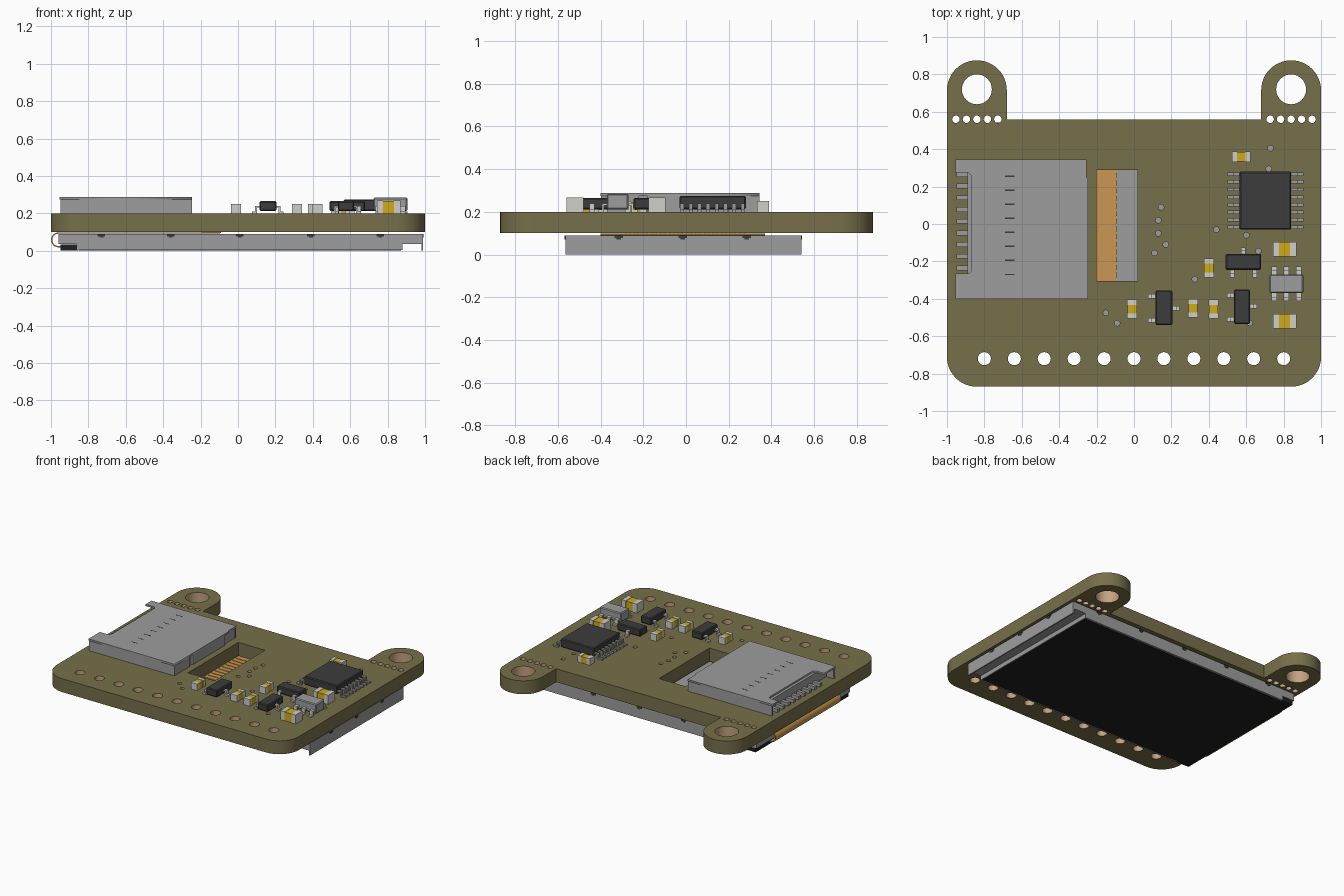
import bpy, bmesh, math
from mathutils import Matrix

if "Cube" in bpy.data.objects:
    bpy.data.objects.remove(bpy.data.objects["Cube"])


def material(name, r, g, b):
    m = bpy.data.materials.new(name)
    m.diffuse_color = (r, g, b, 1)
    m.use_nodes = True
    m.node_tree.nodes["Principled BSDF"].inputs["Base Color"].default_value = m.diffuse_color
    return m


OLIVE = material("olive board", 0.185, 0.16, 0.07)
TAN = material("tan hole wall", 0.55, 0.36, 0.22)
GREY = material("metal grey", 0.34, 0.34, 0.34)
ORANGE = material("flex orange", 0.60, 0.31, 0.085)
GOLD = material("gold", 0.63, 0.40, 0.01)
SILVER = material("silver terminal", 0.62, 0.62, 0.60)
DARK = material("chip dark", 0.045, 0.045, 0.048)
BLACK = material("screen black", 0.014, 0.014, 0.014)


def boxes(name, items, bevel=0):
    """One object from (x0, x1, y0, y1, z0, z1, material) boxes."""
    bm = bmesh.new()
    mats = []
    for x0, x1, y0, y1, z0, z1, mat in items:
        if mat not in mats:
            mats.append(mat)
        M = Matrix.Translation(((x0 + x1) / 2, (y0 + y1) / 2, (z0 + z1) / 2)) \
            @ Matrix.Diagonal((x1 - x0, y1 - y0, z1 - z0, 1))
        vs = bmesh.ops.create_cube(bm, size=1, matrix=M)["verts"]
        for f in {f for v in vs for f in v.link_faces}:
            f.material_index = mats.index(mat)
    me = bpy.data.meshes.new(name)
    bm.to_mesh(me)
    bm.free()
    for m in mats:
        me.materials.append(m)
    ob = bpy.data.objects.new(name, me)
    bpy.context.collection.objects.link(ob)
    if bevel:
        b = ob.modifiers.new("bevel", "BEVEL")
        b.width, b.segments = bevel, 1
    return ob


def plate(name, loops, z0, z1, mats):
    """Flat plate with holes: filled poly curve, extruded, made a mesh."""
    cu = bpy.data.curves.new(name, "CURVE")
    cu.dimensions, cu.fill_mode, cu.extrude = "2D", "BOTH", (z1 - z0) / 2
    for pts in loops:
        sp = cu.splines.new("POLY")
        sp.points.add(len(pts) - 1)
        for p, (x, y) in zip(sp.points, pts):
            p.co = (x, y, 0, 1)
        sp.use_cyclic_u = True
    tmp = bpy.data.objects.new(name + "_curve", cu)
    bpy.context.collection.objects.link(tmp)
    bpy.context.view_layer.update()
    deps = bpy.context.evaluated_depsgraph_get()
    me = bpy.data.meshes.new_from_object(tmp.evaluated_get(deps))
    bpy.data.objects.remove(tmp)
    bm = bmesh.new()
    bm.from_mesh(me)
    bmesh.ops.remove_doubles(bm, verts=bm.verts, dist=1e-5)
    bmesh.ops.translate(bm, verts=bm.verts, vec=(0, 0, (z0 + z1) / 2))
    bmesh.ops.recalc_face_normals(bm, faces=bm.faces)
    bm.to_mesh(me)
    bm.free()
    me.materials.clear()
    for m in mats:
        me.materials.append(m)
    for f in me.polygons:
        f.material_index = 0
    ob = bpy.data.objects.new(name, me)
    bpy.context.collection.objects.link(ob)
    return ob


def smooth(ob):
    bpy.ops.object.select_all(action="DESELECT")
    ob.select_set(True)
    bpy.context.view_layer.objects.active = ob
    bpy.ops.object.shade_smooth_by_angle(angle=math.radians(35))


def arc(cx, cy, r, a0, a1, n=12):
    return [(cx + r * math.cos(math.radians(a0 + (a1 - a0) * i / n)),
             cy + r * math.sin(math.radians(a0 + (a1 - a0) * i / n))) for i in range(n + 1)]


def circle(x, y, r, n):
    return arc(x, y, r, 0, 360, n)[:-1]


# Circuit board: rounded outline with two mounting ears
outline = (arc(-0.84, -0.71, 0.16, 180, 270) + arc(0.84, -0.71, 0.16, 270, 360)
           + arc(0.84, 0.715, 0.16, 0, 180, 24) + [(0.68, 0.56), (-0.68, 0.56)]
           + arc(-0.84, 0.715, 0.16, 0, 180, 24))
holes = [(s * 0.84, 0.72, 0.08, 32) for s in (-1, 1)]
holes += [(s * 0.84 + i * 0.056, 0.56, 0.02, 16) for s in (-1, 1) for i in range(-2, 3)]
holes += [(-0.8 + 0.16 * i, -0.72, 0.035, 20) for i in range(11)]
vias = [(.145, .09), (.13, .02), (.13, -.05), (.17, -.11), (.11, -.155), (.44, -.03),
        (.60, -.06), (.665, -.145), (.325, -.295), (-.15, -.475), (-.09, -.53),
        (.73, .405), (.72, .295), (.62, -.53)]
holes += [(x, y, 0.015, 12) for x, y in vias]
window = [(-0.2, -0.305), (0.02, -0.305), (0.02, 0.29), (-0.2, 0.29)]
board = plate("circuit_board", [outline, window] + [circle(*h) for h in holes],
              0.10, 0.20, [OLIVE, TAN])
for f in board.data.polygons:
    if abs(f.normal.z) < 0.5 and any(
            math.hypot(f.center.x - x, f.center.y - y) < r * 1.05 for x, y, r, n in holes):
        f.material_index = 1
smooth(board)

# Display module under the board
boxes("display_frame", [
    (-0.96, 0.99, -0.565, 0.54, 0.035, 0.09, GREY),
    (-0.86, 0.88, -0.565, 0.54, 0.003, 0.035, GREY),
    (0.98, 0.99, -0.565, 0.54, 0.0, 0.035, GREY)])
boxes("display_screen", [
    (-0.85, 0.872, -0.55, 0.525, 0.0, 0.03, BLACK),
    (-0.95, -0.853, -0.56, 0.535, 0.002, 0.034, BLACK)])
clips = []
for x in (-0.73, -0.36, 0.01, 0.39, 0.76):
    for y in (-0.565, 0.54):
        clips += [(x - 0.02, x + 0.02, y - 0.003, y + 0.003, 0.077, 0.09, DARK),
                  (x - 0.01, x + 0.01, y - 0.003, y + 0.003, 0.07, 0.077, DARK)]
for y in (-0.315, -0.015, 0.285):
    clips += [(0.987, 0.993, y - 0.02, y + 0.02, 0.077, 0.09, DARK),
              (0.987, 0.993, y - 0.01, y + 0.01, 0.07, 0.077, DARK)]
boxes("frame_clips", clips)

# Flex ribbon: strip folded round the left end of the display
outer = [(-0.095, 0.098)] + arc(-0.96, 0.058, 0.04, 90, 270) + [(-0.95, 0.018)]
inner = [(-0.95, 0.025)] + arc(-0.96, 0.058, 0.033, 270, 90) + [(-0.095, 0.091)]
flex = plate("flex_ribbon", [outer + inner], -0.385, 0.385, [ORANGE])
flex.data.transform(Matrix.Translation((0, -0.015, 0)) @ Matrix.Rotation(math.pi / 2, 4, "X"))
smooth(flex)
boxes("flex_contacts", [(-0.19, -0.09, -0.285 + i * 0.041, -0.26 + i * 0.041, 0.095, 0.102, ORANGE)
                        for i in range(14)])

# Card holder: metal shell with comb of pins in the open left side
shell = [(-0.955, -0.40), (-0.245, -0.40), (-0.245, 0.24), (-0.255, 0.25), (-0.255, 0.345),
         (-0.955, 0.345), (-0.955, 0.275), (-0.885, 0.275), (-0.87, 0.26), (-0.87, -0.25),
         (-0.885, -0.265), (-0.955, -0.265)]
plate("card_holder_shell", [shell], 0.275, 0.288, [GREY])
boxes("card_holder_body", [
    (-0.89, -0.26, -0.385, 0.335, 0.20, 0.276, GREY),
    (-0.95, -0.247, -0.398, -0.385, 0.20, 0.276, GREY),
    (-0.95, -0.257, 0.332, 0.343, 0.20, 0.276, GREY),
    (-0.26, -0.247, -0.385, -0.22, 0.20, 0.276, GREY),
    (-0.26, -0.247, -0.18, 0.20, 0.20, 0.276, GREY)])
boxes("card_holder_pins", [(-0.95, -0.88, y - 0.013, y + 0.013, 0.20, 0.225, GREY)
                           for y in [-0.235 + 0.0625 * i for i in range(9)]])
boxes("card_holder_slots", [(-0.69, -0.64, y - 0.004, y + 0.004, 0.285, 0.2885, DARK)
                            for y in [-0.27 + 0.075 * i for i in range(8)]])


# Two-terminal capacitors: silver ends, gold middle
def capacitor(name, x, y, length, width, h, along_x):
    a, w, m = length / 2, width / 2, length * 0.23
    parts = [(-a, -m, -w, w, 0.20, 0.20 + h, SILVER), (m, a, -w, w, 0.20, 0.20 + h, SILVER),
             (-m, m, -w * 0.94, w * 0.94, 0.20, 0.197 + h, GOLD)]
    if not along_x:
        parts = [(p[2], p[3], p[0], p[1], *p[4:]) for p in parts]
    boxes(name, [(p[0] + x, p[1] + x, p[2] + y, p[3] + y, *p[4:]) for p in parts])


for i, (x, y) in enumerate([(0.40, -0.235), (-0.01, -0.455), (0.315, -0.45), (0.425, -0.455)]):
    capacitor(f"small_capacitor_{i + 1}", x, y, 0.10, 0.053, 0.05, False)
capacitor("upper_capacitor", 0.573, 0.36, 0.10, 0.055, 0.05, True)
for i, y in enumerate((-0.135, -0.52)):
    capacitor(f"large_capacitor_{i + 1}", 0.805, y, 0.125, 0.08, 0.068, True)


# Leaded packages: each lead is a foot, a riser and a shoulder
def package(name, x0, x1, y0, y1, top, body, leads, metal, w):
    boxes(name + "_body", [(x0, x1, y0, y1, 0.212, top, body)], 0.006)
    parts = []
    for side, c, reach in leads:
        edge = {"L": x0, "R": x1, "B": y0, "T": y1}[side]
        s = 1 if side in "RT" else -1
        mid = edge + s * reach * 0.45
        end = edge + s * reach
        t = s * 0.005
        for a, b, z0, z1 in ((edge - t, mid + t, 0.23, 0.24), (mid - t, mid + t, 0.20, 0.24),
                             (mid, end, 0.20, 0.21)):
            a, b = min(a, b), max(a, b)
            parts.append((a, b, c - w, c + w, z0, z1, metal) if side in "LR"
                         else (c - w, c + w, a, b, z0, z1, metal))
    boxes(name + "_leads", parts)


package("main_chip", 0.565, 0.84, -0.03, 0.28, 0.275, DARK,
        [(s, -0.018 + 0.0405 * i, 0.065) for s in "LR" for i in range(8)], GREY, 0.009)
package("transistor_1", 0.49, 0.68, -0.245, -0.16, 0.265, DARK,
        [("T", 0.585, 0.035), ("B", 0.525, 0.04), ("B", 0.645, 0.04)], SILVER, 0.012)
package("transistor_2", 0.115, 0.205, -0.54, -0.355, 0.265, DARK,
        [("L", -0.385, 0.04), ("L", -0.515, 0.04), ("R", -0.45, 0.037)], SILVER, 0.012)
package("transistor_3", 0.535, 0.62, -0.535, -0.35, 0.265, DARK,
        [("L", -0.38, 0.037), ("L", -0.51, 0.037), ("R", -0.44, 0.037)], SILVER, 0.012)
package("regulator", 0.725, 0.905, -0.37, -0.27, 0.284, GREY,
        [(s, x, 0.042) for s in "BT" for x in (0.75, 0.815, 0.88)], SILVER, 0.015)
